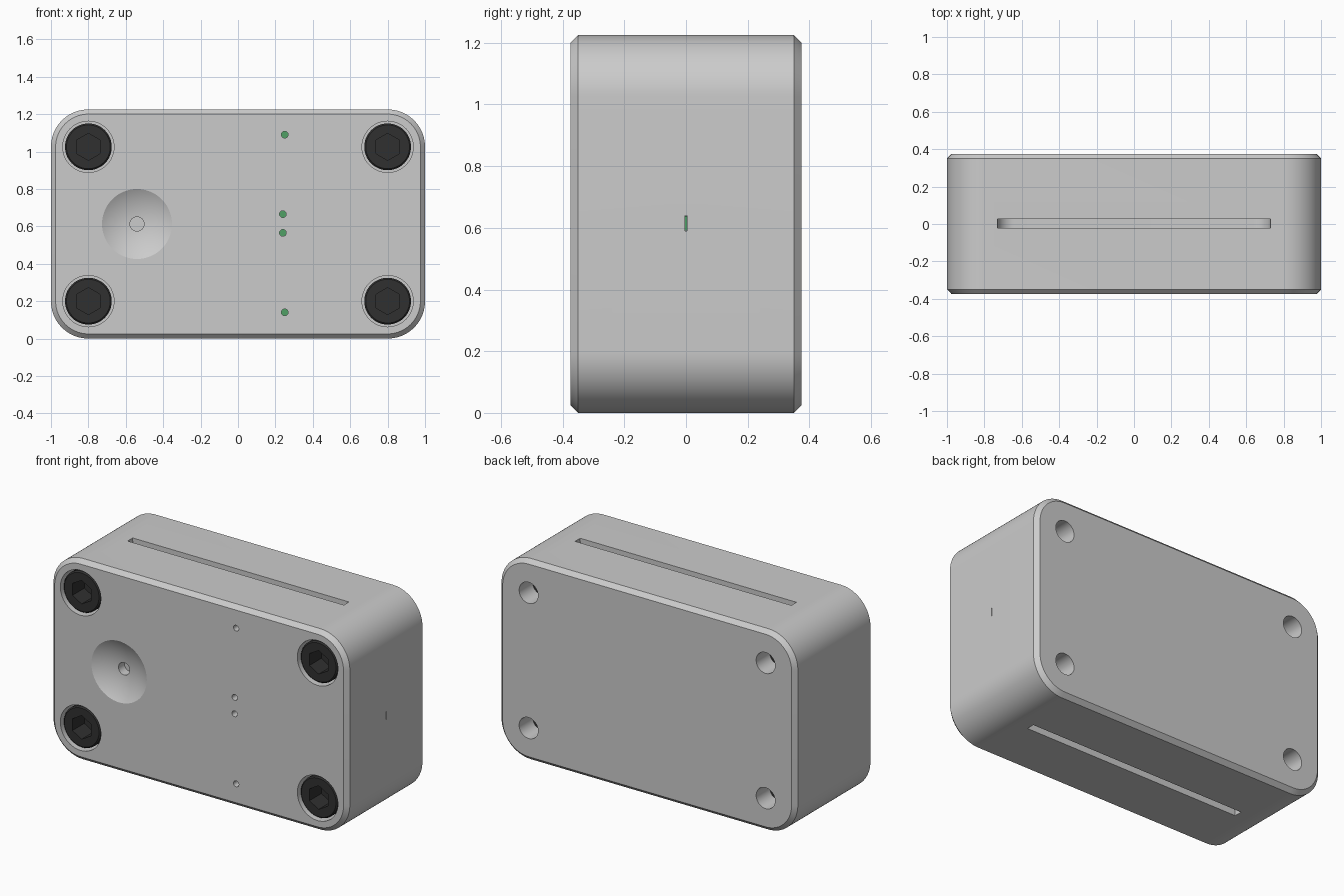
import bpy, bmesh
from math import pi, sin, cos, asin, radians

if "Cube" in bpy.data.objects:
    bpy.data.objects.remove(bpy.data.objects["Cube"])

H, D = 1.225, 0.375          # height, half depth
BOLTS = [(sx * 0.8, z) for sx in (-1, 1) for z in (0.2, H - 0.2)]
PINS = [(0.25, 1.09), (0.24, 0.665), (0.24, 0.565), (0.25, 0.14)]


def loft(bm, rings):
    """Closed solid through equal-length rings of points."""
    vs = [[bm.verts.new(p) for p in ring] for ring in rings]
    n = len(vs[0])
    faces = [bm.faces.new(vs[0]), bm.faces.new(vs[-1][::-1])]
    for a, b in zip(vs, vs[1:]):
        for i in range(n):
            j = (i + 1) % n
            faces.append(bm.faces.new((a[j], a[i], b[i], b[j])))
    bmesh.ops.recalc_face_normals(bm, faces=faces)


def lathe(bm, profile, x, z, n=48):
    """Revolve (radius, y) points round a y axis at x, z."""
    loft(bm, [[(x + r * sin(2 * pi * i / n), y, z + r * cos(2 * pi * i / n))
               for i in range(n)] for r, y in profile])


def box(bm, x0, x1, y0, y1, z0, z1):
    loft(bm, [[(x0, y, z0), (x1, y, z0), (x1, y, z1), (x0, y, z1)] for y in (y0, y1)])


def finish(bm, name, mat=None):
    me = bpy.data.meshes.new(name)
    bm.to_mesh(me)
    bm.free()
    ob = bpy.data.objects.new(name, me)
    bpy.context.collection.objects.link(ob)
    if mat:
        me.materials.append(mat)
    return ob


def cut(ob, cutter):
    mod = ob.modifiers.new("cut", 'BOOLEAN')
    mod.operation, mod.solver, mod.object = 'DIFFERENCE', 'EXACT', cutter
    bpy.context.view_layer.objects.active = ob
    bpy.ops.object.modifier_apply(modifier=mod.name)
    bpy.data.objects.remove(cutter)


def smooth(ob):
    bpy.ops.object.select_all(action='DESELECT')
    ob.select_set(True)
    bpy.context.view_layer.objects.active = ob
    bpy.ops.object.shade_smooth_by_angle(angle=radians(20))


def material(name, colour):
    m = bpy.data.materials.new(name)
    m.diffuse_color = colour
    m.use_nodes = True
    m.node_tree.nodes["Principled BSDF"].inputs["Base Color"].default_value = m.diffuse_color
    return m


black = material("black", (0.03, 0.03, 0.03, 1))
green = material("green", (0.08, 0.35, 0.13, 1))


# body: rounded rectangle with chamfered front and back edges
def outline(inset, y, r=0.2, n=20):
    pts = []
    for k, (sx, sz) in enumerate([(1, 1), (-1, 1), (-1, -1), (1, -1)]):
        for i in range(n + 1):
            a = pi / 2 * (k + i / n)
            pts.append((sx * (1 - r) + (r - inset) * cos(a), y,
                        H / 2 + sz * (H / 2 - r) + (r - inset) * sin(a)))
    return pts


bm = bmesh.new()
loft(bm, [outline(0.025, -D), outline(0, -D + 0.025),
          outline(0, D - 0.025), outline(0.025, D)])
body = finish(bm, "body")

bm = bmesh.new()
# counterbored bolt holes
for x, z in BOLTS:
    lathe(bm, [(0.137, -0.45), (0.137, -0.1), (0.064, -0.1), (0.064, 0.45)], x, z)
# small holes down to the board
for x, z in PINS:
    lathe(bm, [(0.018, -0.45), (0.018, -0.005)], x, z, 24)
# spherical dish with a centre hole
R = 0.375
t0, t1 = radians(35), asin(0.038 / R)
dish = [(R * sin(t), -D + 0.05 - R + R * cos(t))
        for t in (t0 + (t1 - t0) * i / 14 for i in range(15))]
lathe(bm, dish + [(0.038, -0.27)], -0.54, 0.6125, 64)
# long slots with rounded floor corners, top and bottom
for top in (True, False):
    f, L, depth = 0.09, 0.73, 0.1
    pts = [(-L, -0.1), (L, -0.1)]
    for s in (1, -1):
        arc = [(s * (L - f + f * cos(pi / 2 * i / 10)), depth - f + f * sin(pi / 2 * i / 10))
               for i in range(11)]
        pts += arc if s == 1 else arc[::-1]
    loft(bm, [[(x, y, H - d if top else d) for x, d in pts] for y in (-0.022, 0.027)])
# thin slit in the right side
box(bm, 0.9, 1.1, -0.003, 0.003, 0.59, 0.64)
cut(body, finish(bm, "body_cutter"))
smooth(body)

# socket head bolts
for k, (x, z) in enumerate(BOLTS):
    bm = bmesh.new()
    lathe(bm, [(0.117, -0.365), (0.125, -0.357), (0.125, -0.1),
               (0.06, -0.1), (0.06, 0.25)], x, z)
    bolt = finish(bm, f"bolt_{k + 1}", black)
    bm = bmesh.new()
    lathe(bm, [(0.072, -0.45), (0.072, -0.25)], x, z, 6)
    cut(bolt, finish(bm, "hex_cutter", black))
    smooth(bolt)

# green board inside, seen through the small holes and the slit
bm = bmesh.new()
box(bm, -0.7, 0.7, -0.012, 0.012, 0.11, H - 0.11)
box(bm, 0.75, 0.99, -0.0028, 0.0028, 0.591, 0.639)
finish(bm, "board", green)
